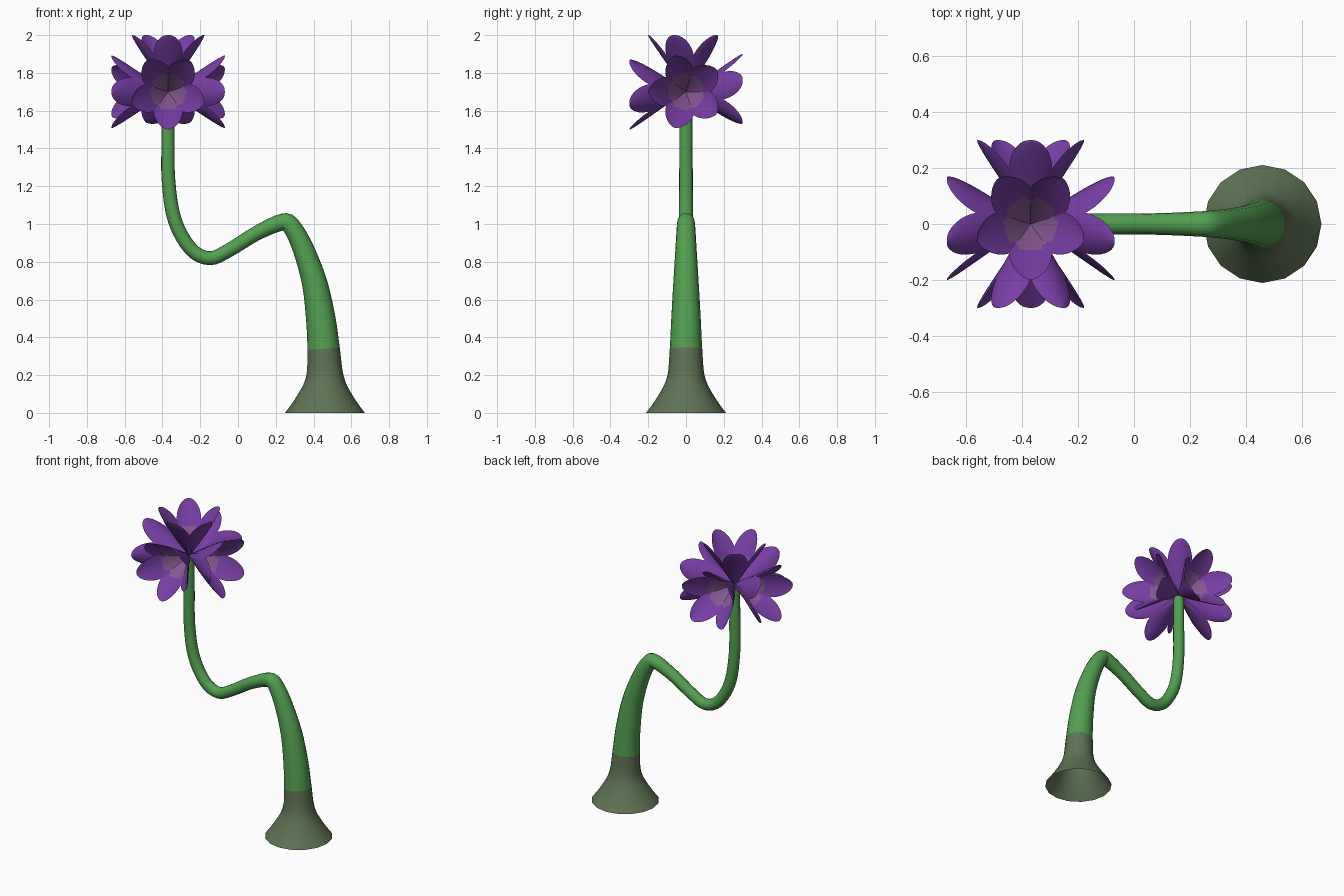
import bpy, math
from mathutils import Vector, Matrix

if "Cube" in bpy.data.objects:
    bpy.data.objects.remove(bpy.data.objects["Cube"])


def material(name, rgb):
    m = bpy.data.materials.new(name)
    m.diffuse_color = (*rgb, 1)
    m.use_nodes = True
    m.node_tree.nodes["Principled BSDF"].inputs["Base Color"].default_value = m.diffuse_color
    return m


GREEN = material("stem green", (0.085, 0.35, 0.08))
MOSS = material("moss grey green", (0.113, 0.171, 0.089))
PURPLE = material("petal purple", (0.185, 0.047, 0.37))
PINK = material("petal heart pink", (0.24, 0.10, 0.29))


def make_object(name, verts, faces, mats, indices):
    me = bpy.data.meshes.new(name)
    me.from_pydata(verts, [], faces)
    for m in mats:
        me.materials.append(m)
    for p, i in zip(me.polygons, indices):
        p.material_index = i
        p.use_smooth = True
    me.update()
    ob = bpy.data.objects.new(name, me)
    bpy.context.collection.objects.link(ob)
    return ob


def catmull(a, b, c, d, t):
    return 0.5 * (2 * b + (c - a) * t + (2 * a - 5 * b + 4 * c - d) * t * t
                  + (3 * b - a - 3 * c + d) * t ** 3)


# Stem path: x, z, radius
KEYS = [Vector(k) for k in (
    (0.46, 0.0, 0.211), (0.46, 0.09, 0.148), (0.46, 0.19, 0.100),
    (0.453, 0.34, 0.086), (0.438, 0.50, 0.078), (0.405, 0.69, 0.067),
    (0.345, 0.87, 0.056), (0.285, 0.985, 0.049), (0.235, 1.010, 0.045),
    (0.10, 0.952, 0.039), (-0.05, 0.86, 0.037), (-0.15, 0.819, 0.037),
    (-0.25, 0.868, 0.037), (-0.335, 1.02, 0.037), (-0.368, 1.23, 0.036),
    (-0.37, 1.45, 0.035), (-0.37, 1.68, 0.033))]
STEPS, SIDES = 4, 16
path = []
for i in range(len(KEYS) - 1):
    a = KEYS[max(i - 1, 0)]
    d = KEYS[min(i + 2, len(KEYS) - 1)]
    for s in range(STEPS):
        path.append(catmull(a, KEYS[i], KEYS[i + 1], d, s / STEPS))
path.append(KEYS[-1])


def tube(name, pts, first, last, mat):
    verts, faces = [], []
    for i in range(first, last + 1):
        p, q = pts[max(i - 1, 0)], pts[min(i + 1, len(pts) - 1)]
        tan = Vector((q.x - p.x, 0, q.y - p.y)).normalized()
        if i < STEPS * 2:
            tan = Vector((0, 0, 1))
        side = Vector((0, 1, 0))
        nor = side.cross(tan)
        c = Vector((pts[i].x, 0, pts[i].y))
        for k in range(SIDES):
            ang = 2 * math.pi * k / SIDES
            verts.append(c + pts[i].z * (math.cos(ang) * nor + math.sin(ang) * side))
    for r in range(last - first):
        for k in range(SIDES):
            n = (k + 1) % SIDES
            faces.append((r * SIDES + k, r * SIDES + n,
                          (r + 1) * SIDES + n, (r + 1) * SIDES + k))
    return make_object(name, verts, faces, [mat], [0] * len(faces))


# Flared open foot and curving stem
tube("flared_foot", path, 0, 3 * STEPS, MOSS)
tube("curved_stem", path, 3 * STEPS, len(path) - 1, GREEN)

# One plump petal: gently curved spine, oval outline, inner and outer skin
ROWS, COLS = 20, 10


def petal_skin(angle, outer):
    verts, faces = [], []
    rot = Matrix.Rotation(angle, 4, 'Z')
    for i in range(ROWS + 1):
        t = (1 - math.cos(math.pi * i / ROWS)) / 2
        r = 2 * t * (1 - t) * 0.088 + t * t * 0.20
        z = 2 * t * (1 - t) * 0.165 + t * t * 0.30
        dr = 2 * (1 - t) * 0.088 + 2 * t * 0.112
        dz = 2 * (1 - t) * 0.165 + 2 * t * 0.135
        n = Vector((0, dz, dr)).normalized()      # inward, since outward is -y
        oval = max(math.sin(math.pi * t ** 1.4), 0.0) ** 0.5
        half = 0.076 * oval + 0.0005
        for j in range(COLS + 1):
            u = -math.cos(math.pi * j / COLS)
            lift = 0.013 * u * u * oval
            if outer:
                lift -= 0.012 * (1 - u * u) * oval
            verts.append(rot @ (Vector((u * half, -r, z)) + n * lift))
    w = COLS + 1
    for i in range(ROWS):
        for j in range(COLS):
            q = (i * w + j, i * w + j + 1, (i + 1) * w + j + 1, (i + 1) * w + j)
            faces.append(q if outer else q[::-1])
    if (faces and (verts[faces[ROWS * COLS // 2][1]] is None)):
        return [], []
    return verts, faces


def blossom(name, rotation):
    verts, faces, idx = [], [], []
    for k in range(5):
        for outer in (False, True):
            v, f = petal_skin(2 * math.pi * k / 5, outer)
            base = len(verts)
            verts += v
            for q in f:
                # pink heart: inner skin close to the blossom axis
                c = sum((v[a] for a in q), Vector()) / 4
                heart = not outer and math.hypot(c.x, c.y) < 0.09
                idx.append(1 if heart else 0)
                # wind the inner skin to face the blossom axis
                faces.append(tuple(a + base for a in q))
    place = Matrix.Translation((-0.37, 0, 1.70)) @ rotation
    make_object(name, [place @ v for v in verts], faces, [PURPLE, PINK], idx)


# Five blossoms share one heart, facing up and to the four sides
for name, deg, axis in (("blossom_top", 0, 'X'), ("blossom_front", 90, 'X'),
                        ("blossom_back", -90, 'X'), ("blossom_right", 90, 'Y'),
                        ("blossom_left", -90, 'Y')):
    blossom(name, Matrix.Rotation(math.radians(deg), 4, axis))
